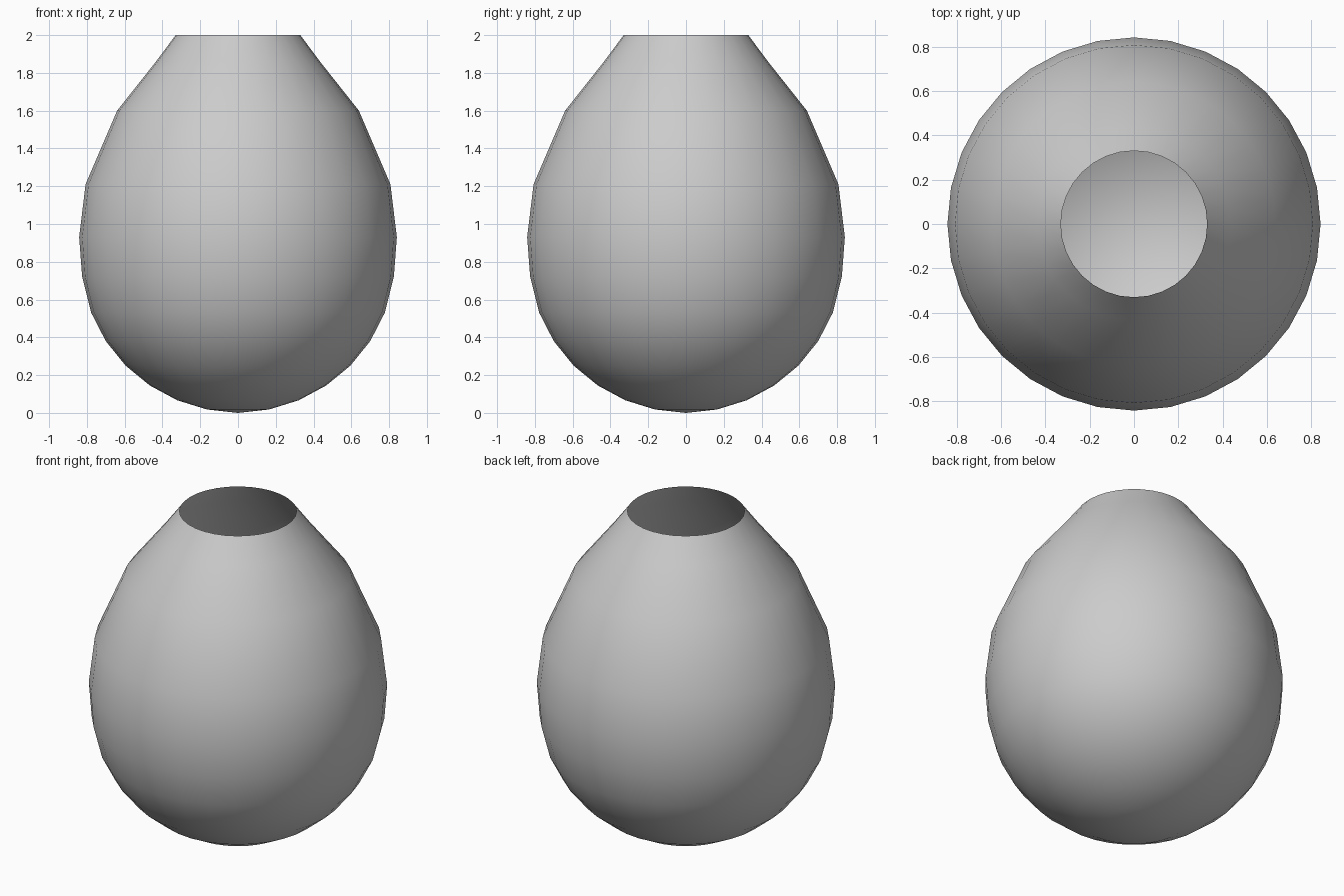
import bpy, bmesh, math

if "Cube" in bpy.data.objects:
    bpy.data.objects.remove(bpy.data.objects["Cube"])

SEGMENTS = 32
# Profile (radius, height): rounded base, swelling to the middle, then tapering to an open mouth
profile = [(0.164, 0.018), (0.322, 0.067), (0.467, 0.145), (0.595, 0.25),
           (0.70, 0.38), (0.777, 0.53), (0.825, 0.72), (0.841, 0.93),
           (0.807, 1.21), (0.64, 1.60), (0.434, 1.86), (0.33, 2.0)]

bm = bmesh.new()
pole = bm.verts.new((0, 0, 0))
rings = []
for r, z in profile:
    rings.append([bm.verts.new((r * math.cos(2 * math.pi * i / SEGMENTS),
                                r * math.sin(2 * math.pi * i / SEGMENTS), z))
                  for i in range(SEGMENTS)])

# Base fan and wall bands; the mouth stays open
for i in range(SEGMENTS):
    j = (i + 1) % SEGMENTS
    bm.faces.new((pole, rings[0][j], rings[0][i]))
    for low, high in zip(rings, rings[1:]):
        bm.faces.new((low[i], low[j], high[j], high[i]))
for face in bm.faces:
    face.smooth = True

mesh = bpy.data.meshes.new("vase_body")
bm.to_mesh(mesh)
bm.free()
vase = bpy.data.objects.new("vase_body", mesh)
bpy.context.collection.objects.link(vase)
